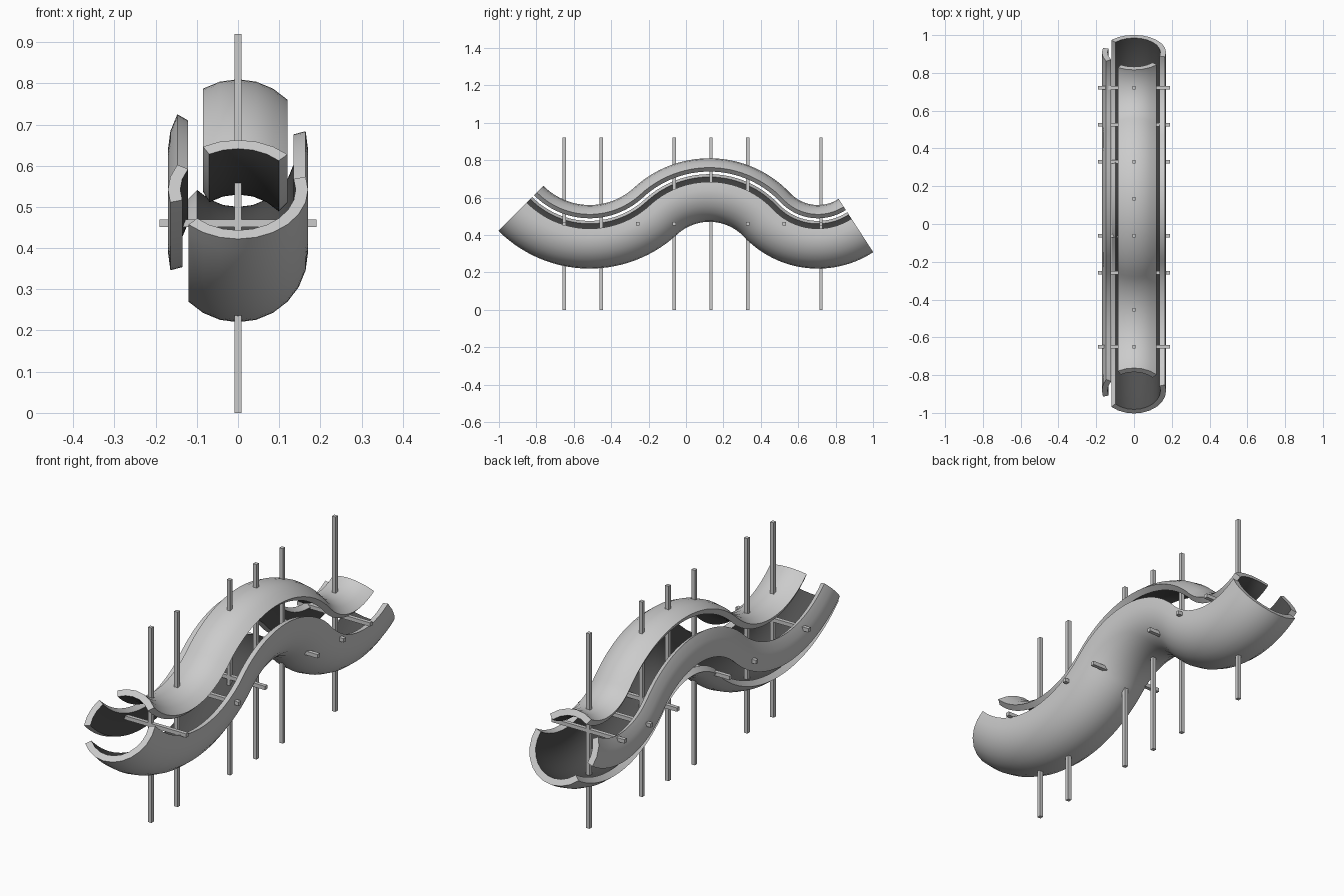
import bpy, bmesh
from math import sin, cos, atan, radians, pi

cube = bpy.data.objects.get("Cube")
if cube:
    bpy.data.objects.remove(cube)


def material(name, value):
    m = bpy.data.materials.new(name)
    m.use_nodes = True
    colour = (value, value, value, 1)
    m.diffuse_color = colour
    m.node_tree.nodes["Principled BSDF"].inputs["Base Color"].default_value = colour
    return m


GREY = material("light_grey", 0.6)
DARK = material("dark_grey_lining", 0.08)

OUTER, INNER = 0.17, 0.14
LOW, HIGH = 0.39, 0.64                      # centre line height in dips and at crest
DIP_FRONT, CREST, DIP_BACK = -0.515, 0.125, 0.705

# Centre line: three tangent arcs, stored as (y, z, slope angle)
turn_a = 2 * atan((HIGH - LOW) / (CREST - DIP_FRONT))
turn_b = 2 * atan((HIGH - LOW) / (DIP_BACK - CREST))
r_front = 0.52
r_crest = (CREST - DIP_FRONT) / sin(turn_a) - r_front
r_back = (DIP_BACK - CREST) / sin(turn_b) - r_crest


def arc(y, z, r, start, end, steps=28):
    """Arc around its lowest point (r > 0) or highest point (r < 0)."""
    angles = [start + (end - start) * i / steps for i in range(steps + 1)]
    return [(y + r * sin(a), z + r * (1 - cos(a)), a) for a in angles]


path = arc(DIP_FRONT, LOW, r_front, -pi / 4, turn_a)
path += arc(CREST, HIGH, -r_crest, turn_a, -turn_b)[1:]
path += arc(DIP_BACK, LOW, r_back, -turn_b, radians(33))[1:]


def finish(name, bm, mats):
    bmesh.ops.recalc_face_normals(bm, faces=bm.faces)
    mesh = bpy.data.meshes.new(name)
    bm.to_mesh(mesh)
    bm.free()
    for m in mats:
        mesh.materials.append(m)
    obj = bpy.data.objects.new(name, mesh)
    bpy.context.collection.objects.link(obj)
    return obj


def shell(name, start, end):
    """Strip of the tube wall between two angles, swept along the centre line."""
    angles = [radians(a) for a in range(start, end + 1, 15)]
    section = [(OUTER, a) for a in angles] + [(INNER, a) for a in reversed(angles)]
    n, half = len(section), len(angles)
    bm = bmesh.new()
    rings = []
    for y, z, slope in path:
        rings.append([bm.verts.new((r * cos(a), y - r * sin(a) * sin(slope),
                                    z + r * sin(a) * cos(slope))) for r, a in section])
    for lo, hi in zip(rings, rings[1:]):
        for i in range(n):
            j = (i + 1) % n
            face = bm.faces.new((lo[i], lo[j], hi[j], hi[i]))
            face.material_index = 1 if half <= i < n - 1 else 0
    # End rims
    for ring in (rings[0], rings[-1]):
        for i in range(half - 1):
            bm.faces.new((ring[i], ring[i + 1], ring[n - 2 - i], ring[n - 1 - i]))
    obj = finish(name, bm, [GREY, DARK])
    bpy.ops.object.select_all(action="DESELECT")
    obj.select_set(True)
    bpy.context.view_layer.objects.active = obj
    bpy.ops.object.shade_smooth_by_angle(angle=radians(30))


def bar(name, size, centre):
    bm = bmesh.new()
    bmesh.ops.create_cube(bm, size=1)
    bmesh.ops.scale(bm, vec=size, verts=bm.verts)
    bmesh.ops.translate(bm, vec=centre, verts=bm.verts)
    finish(name, bm, [GREY])


# Three wall strips with open slots between them
shell("top_shell", 45, 120)
shell("side_shell", 150, 195)
shell("lower_shell", 225, 375)

# Upright posts and cross bars on an even spacing
stations = [-0.65 + 0.196 * i for i in range(8)]
for i, y in enumerate(stations):
    if i not in (2, 6):
        bar(f"post_{i}", (0.018, 0.018, 0.92), (0, y, 0.46))
    if i not in (1, 4):
        bar(f"cross_bar_{i}", (0.38, 0.018, 0.018), (0, y, 0.46))
